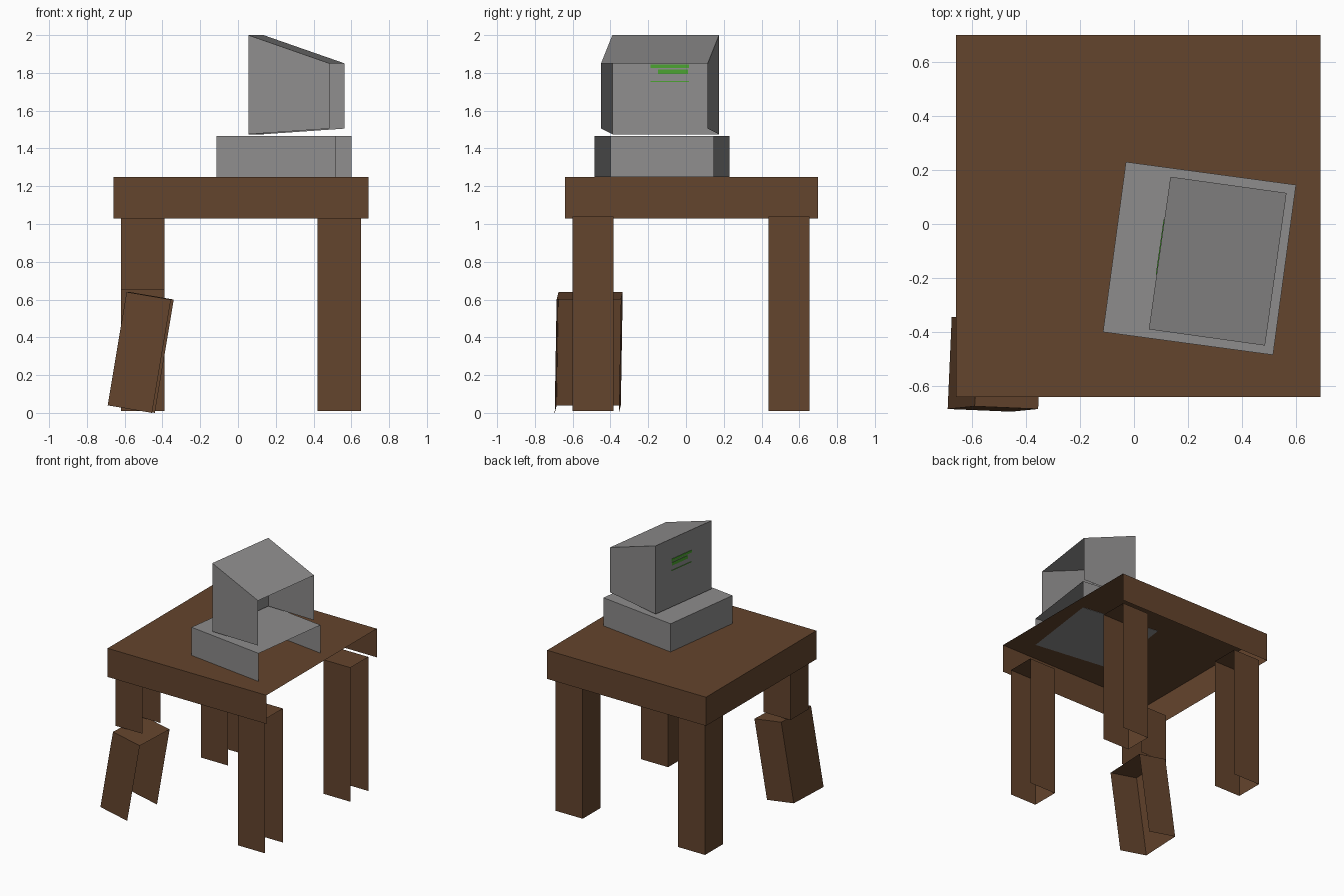
import bpy
import bmesh
from mathutils import Vector

if "Cube" in bpy.data.objects:
    bpy.data.objects.remove(bpy.data.objects["Cube"])


def material(name, rgb):
    m = bpy.data.materials.new(name)
    m.diffuse_color = (*rgb, 1)
    m.use_nodes = True
    m.node_tree.nodes["Principled BSDF"].inputs["Base Color"].default_value = m.diffuse_color
    return m


WOOD = material("brown wood", (0.127, 0.058, 0.026))
GREY = material("grey plastic", (0.27, 0.265, 0.265))
GREEN = material("screen green", (0.07, 0.36, 0.03))

# Corner order: bottom ring then top ring, counter-clockwise from front left
SIDES = {"bottom": (3, 2, 1, 0), "top": (4, 5, 6, 7), "front": (0, 1, 5, 4),
         "right": (1, 2, 6, 5), "back": (2, 3, 7, 6), "left": (3, 0, 4, 7)}


def shell(name, corners, mat, open_sides=()):
    bm = bmesh.new()
    vs = [bm.verts.new(c) for c in corners]
    for side, idx in SIDES.items():
        if side not in open_sides:
            bm.faces.new([vs[i] for i in idx])
    mesh = bpy.data.meshes.new(name)
    bm.to_mesh(mesh)
    bm.free()
    mesh.materials.append(mat)
    obj = bpy.data.objects.new(name, mesh)
    bpy.context.collection.objects.link(obj)
    return obj


def skew_box(name, origin, u, v, w, mat, open_sides=()):
    o, u, v, w = map(Vector, (origin, u, v, w))
    ring = [o, o + u, o + u + v, o + v]
    return shell(name, ring + [p + w for p in ring], mat, open_sides)


def box(name, lo, hi, mat, open_sides=()):
    d = [b - a for a, b in zip(lo, hi)]
    return skew_box(name, lo, (d[0], 0, 0), (0, d[1], 0), (0, 0, d[2]), mat, open_sides)


HOLLOW = ("right", "bottom")

# Table top, open underneath and on the right side
box("table_top", (-0.66, -0.64, 1.03), (0.69, 0.70, 1.25), WOOD, HOLLOW)

# Legs; the front left one is snapped halfway
for sx, x in (("left", -0.62), ("right", 0.42)):
    for sy, y in (("front", -0.60), ("back", 0.437)):
        broken = sx == "left" and sy == "front"
        name = "broken_leg_upper" if broken else f"{sy}_{sx}_leg"
        box(name, (x, y, 0.65 if broken else 0.01), (x + 0.23, y + 0.217, 1.04), WOOD, HOLLOW)

# Leaning lower piece of the snapped leg
skew_box("broken_leg_lower", (-0.69, -0.685, 0.04), (0.235, -0.01, -0.04),
         (0.015, 0.34, 0), (0.1, 0.01, 0.6), WOOD, HOLLOW)

# Computer case, slightly turned on the table
skew_box("computer_case", (-0.115, -0.40, 1.248), (0.63, -0.085, 0),
         (0.085, 0.63, 0), (0, 0, 0.218), GREY, ("right",))

# Monitor: tall screen side on the left, tapering toward the open right side
o, u, v = Vector((0.055, -0.39, 0)), Vector((0.43, -0.06, 0)), Vector((0.08, 0.565, 0))
plan = [o, o + u, o + u + v, o + v]
low, high = (1.475, 1.505, 1.505, 1.475), (2.0, 1.85, 1.85, 2.0)
shell("monitor", [p + Vector((0, 0, z)) for zs in (low, high) for p, z in zip(plan, zs)],
      GREY, HOLLOW)

# Green bars on the screen: start and length along the screen, bottom, height
for i, (s, l, z, h) in enumerate([(0.36, 0.36, 1.826, 0.018), (0.43, 0.28, 1.793, 0.024),
                                  (0.36, 0.36, 1.752, 0.005)]):
    skew_box(f"screen_bar_{i + 1}", o + v * s - u.normalized() * 0.003 + Vector((0, 0, z)),
             u.normalized() * 0.006, v * l, (0, 0, h), GREEN)
